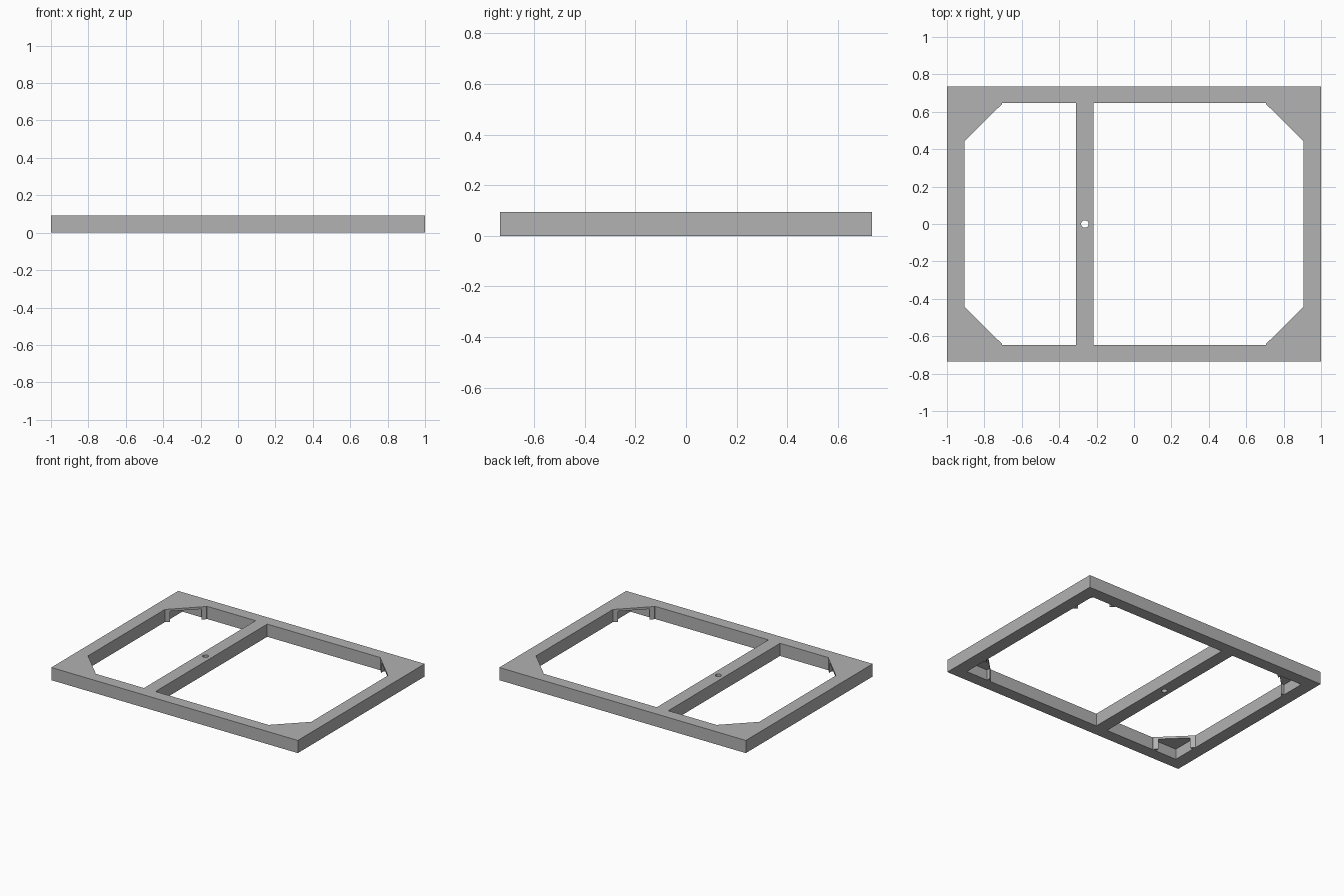
import bpy, bmesh

cube = bpy.data.objects.get("Cube")
if cube:
    bpy.data.objects.remove(cube, do_unlink=True)

W, D, H = 1.0, 0.735, 0.093         # half width, half depth, height
IX, IY = 0.905, 0.647               # inner edges of the rails
BAR_L, BAR_R = -0.31, -0.216        # sides of the cross bar
PLATE = 0.016                       # gusset plate thickness

grey = bpy.data.materials.new("plain grey")
grey.use_nodes = True
colour = (0.445, 0.445, 0.445, 1)
grey.diffuse_color = colour
grey.node_tree.nodes["Principled BSDF"].inputs["Base Color"].default_value = colour


def add_prism(bm, outline, z0, z1):
    """Extrude a flat outline from z0 up to z1."""
    face = bm.faces.new([bm.verts.new((x, y, z0)) for x, y in outline])
    top = bmesh.ops.extrude_face_region(bm, geom=[face])["geom"]
    verts = [v for v in top if isinstance(v, bmesh.types.BMVert)]
    bmesh.ops.translate(bm, vec=(0, 0, z1 - z0), verts=verts)


def finish(name, bm):
    bmesh.ops.recalc_face_normals(bm, faces=bm.faces)
    mesh = bpy.data.meshes.new(name)
    bm.to_mesh(mesh)
    bm.free()
    mesh.materials.append(grey)
    ob = bpy.data.objects.new(name, mesh)
    bpy.context.collection.objects.link(ob)
    return ob


def rect(x0, x1, y0, y1):
    return [(x0, y0), (x1, y0), (x1, y1), (x0, y1)]


# Frame slab with two openings and a peg hole in the cross bar
bm = bmesh.new()
add_prism(bm, rect(-W, W, -D, D), 0, H)
frame = finish("frame", bm)

bm = bmesh.new()
add_prism(bm, rect(-IX, BAR_L, -IY, IY), -0.1, 0.2)
add_prism(bm, rect(BAR_R, IX, -IY, IY), -0.1, 0.2)
peg = bmesh.ops.create_cone(bm, cap_ends=True, segments=24, radius1=0.02, radius2=0.02, depth=0.3)
bmesh.ops.translate(bm, vec=((BAR_L + BAR_R) / 2, 0, 0.05), verts=peg["verts"])
cutter = finish("opening_cutter", bm)
cutter.hide_render = True
cutter.hide_viewport = True

cut = frame.modifiers.new("openings", "BOOLEAN")
cut.operation = "DIFFERENCE"
cut.solver = "EXACT"
cut.object = cutter
bpy.context.view_layer.objects.active = frame
bpy.ops.object.modifier_apply(modifier=cut.name)
bpy.data.objects.remove(cutter, do_unlink=True)

# Corner gussets: a thin top plate on two small wedge legs
TX, TY, SY = 0.705, 0.445, 0.642    # ends of the diagonal edge
LEG = 0.025
slope = (SY - TY) / (IX - TX)
plate = [(TX, IY), (TX, SY), (IX, TY), (IX, IY)]
side_leg = [(IX, TY), (IX, TY + LEG), (IX - LEG / slope, TY + LEG)]
end_leg = [(TX, IY), (TX, SY), (TX + LEG, SY - LEG * slope), (TX + LEG, IY)]

for depth_name, sy in (("front", -1), ("back", 1)):
    for side_name, sx in (("right", -1), ("left", 1)):
        bm = bmesh.new()
        for outline, z0, z1 in ((plate, H - PLATE, H),
                                (side_leg, 0, H - PLATE),
                                (end_leg, 0, H - PLATE)):
            add_prism(bm, [(sx * x, sy * y) for x, y in outline], z0, z1)
        finish(f"{depth_name}_{side_name}_gusset", bm)
